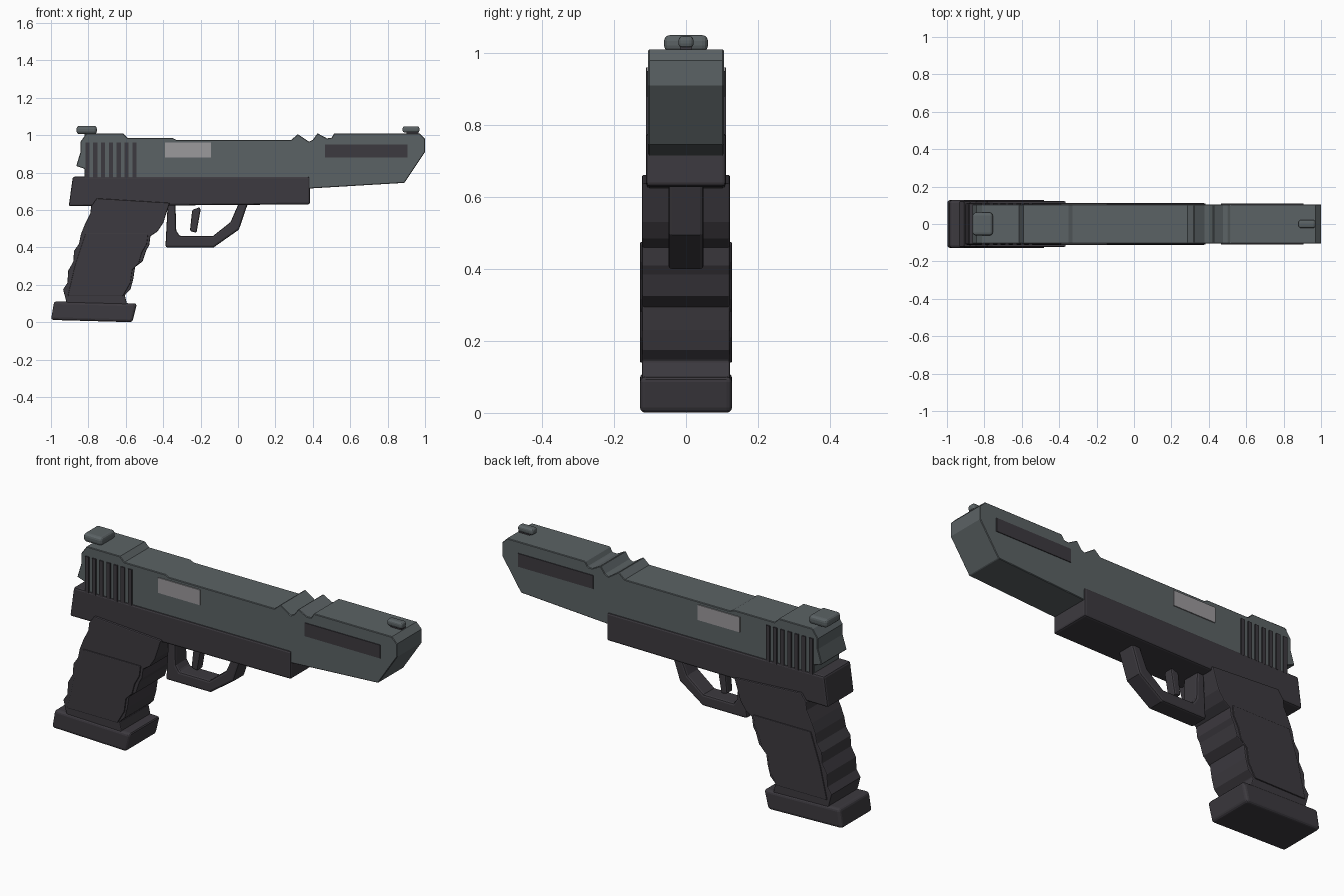
import bpy, bmesh

def mat(name, rgb):
    m = bpy.data.materials.new(name)
    m.diffuse_color = (*rgb, 1)
    return m

STEEL = mat("slide_grey", (0.105, 0.123, 0.129))
DARK = mat("frame_charcoal", (0.046, 0.042, 0.050))
LIGHT = mat("port_silver", (0.33, 0.32, 0.335))

def extrude(name, pts, y0, y1, material, bevel=0.0, segs=2):
    """Side profile in x/z, extruded from y0 to y1."""
    me = bpy.data.meshes.new(name)
    bm = bmesh.new()
    face = bm.faces.new([bm.verts.new((x, y0, z)) for x, z in pts])
    geo = bmesh.ops.extrude_face_region(bm, geom=[face])
    bmesh.ops.translate(bm, vec=(0, y1 - y0, 0),
                        verts=[v for v in geo["geom"] if isinstance(v, bmesh.types.BMVert)])
    bmesh.ops.recalc_face_normals(bm, faces=bm.faces[:])
    bm.to_mesh(me)
    bm.free()
    ob = bpy.data.objects.new(name, me)
    bpy.context.collection.objects.link(ob)
    me.materials.append(material)
    if bevel:
        b = ob.modifiers.new("bevel", "BEVEL")
        b.width, b.segments, b.limit_method = bevel, segs, "ANGLE"
        b.angle_limit = 0.9
    return ob

def rect(x0, x1, z0, z1):
    return [(x0, z0), (x1, z0), (x1, z1), (x0, z1)]

def side_plates(name, pts, y_in, y_out, material, bevel=0.0):
    for side, s in (("left", 1), ("right", -1)):
        extrude(f"{name}_{side}", pts, s * y_in, s * y_out, material, bevel)

# slide and barrel shroud
extrude("slide", [
    (-0.82, 0.70), (-0.82, 0.82), (-0.865, 0.835), (-0.842, 0.91), (-0.842, 0.965),
    (-0.81, 1.01), (-0.615, 1.01), (-0.59, 0.985), (-0.35, 0.985), (-0.33, 0.975),
    (0.285, 0.975), (0.32, 1.005), (0.38, 0.965), (0.40, 0.975), (0.425, 1.01),
    (0.475, 0.983), (0.50, 0.985), (0.515, 1.01), (0.97, 1.01), (1.0, 0.98),
    (1.0, 0.91), (0.89, 0.745), (0.385, 0.715), (0.30, 0.70)],
    -0.105, 0.105, STEEL, 0.003, 1)

# slide side details
for i in range(7):
    x = -0.805 + i * 0.0418
    side_plates(f"grip_serration_{i + 1}", rect(x - 0.011, x + 0.011, 0.77, 0.96), 0.104, 0.111, DARK)
side_plates("ejection_plate", rect(-0.39, -0.145, 0.88, 0.96), 0.104, 0.110, LIGHT)
side_plates("barrel_panel", rect(0.465, 0.905, 0.88, 0.95), 0.104, 0.109, DARK)

# sights
extrude("rear_sight", rect(-0.863, -0.755, 1.005, 1.05), -0.061, 0.061, STEEL, 0.016, 3)
extrude("rear_sight_base", rect(-0.82, -0.775, 0.99, 1.015), -0.035, 0.035, STEEL)
extrude("front_sight", rect(0.88, 0.97, 1.014, 1.047), -0.021, 0.021, STEEL, 0.012, 3)
extrude("front_sight_base", rect(0.90, 0.965, 1.0, 1.03), -0.016, 0.016, DARK)

# frame
extrude("frame", [(-0.905, 0.62), (0.385, 0.63), (0.385, 0.778), (-0.883, 0.778)],
        -0.111, 0.111, DARK, 0.01)

# grip with finger waves
extrude("grip", [
    (-0.755, 0.662), (-0.365, 0.638), (-0.40, 0.53), (-0.43, 0.485), (-0.468, 0.46),
    (-0.475, 0.41), (-0.49, 0.385), (-0.51, 0.325), (-0.55, 0.295), (-0.56, 0.23),
    (-0.575, 0.175), (-0.605, 0.145), (-0.59, 0.08), (-0.91, 0.08), (-0.935, 0.175),
    (-0.912, 0.21), (-0.908, 0.275), (-0.88, 0.325), (-0.877, 0.38), (-0.85, 0.42),
    (-0.84, 0.47), (-0.82, 0.52), (-0.79, 0.58), (-0.785, 0.62)],
    -0.122, 0.122, DARK, 0.005)
side_plates("grip_panel", [
    (-0.815, 0.475), (-0.48, 0.475), (-0.487, 0.42), (-0.515, 0.37), (-0.53, 0.315),
    (-0.565, 0.28), (-0.575, 0.21), (-0.615, 0.14), (-0.91, 0.14), (-0.87, 0.31)],
    0.118, 0.128, DARK, 0.004)

# magazine base
extrude("magazine_base", [(-1.0, 0.012), (-0.565, 0.0), (-0.54, 0.10), (-0.983, 0.112)],
        -0.128, 0.128, DARK, 0.015, 3)

# trigger guard, drawn as one open loop under the frame
extrude("trigger_guard", [
    (-0.375, 0.65), (-0.388, 0.40), (-0.13, 0.40), (0.005, 0.495), (0.058, 0.65),
    (0.01, 0.65), (-0.04, 0.535), (-0.135, 0.46), (-0.31, 0.46), (-0.33, 0.49), (-0.335, 0.65)],
    -0.049, 0.049, DARK, 0.01)

# trigger
extrude("trigger", [(-0.245, 0.60), (-0.205, 0.615), (-0.20, 0.60), (-0.222, 0.478), (-0.257, 0.487)],
        -0.025, 0.025, DARK, 0.008)
